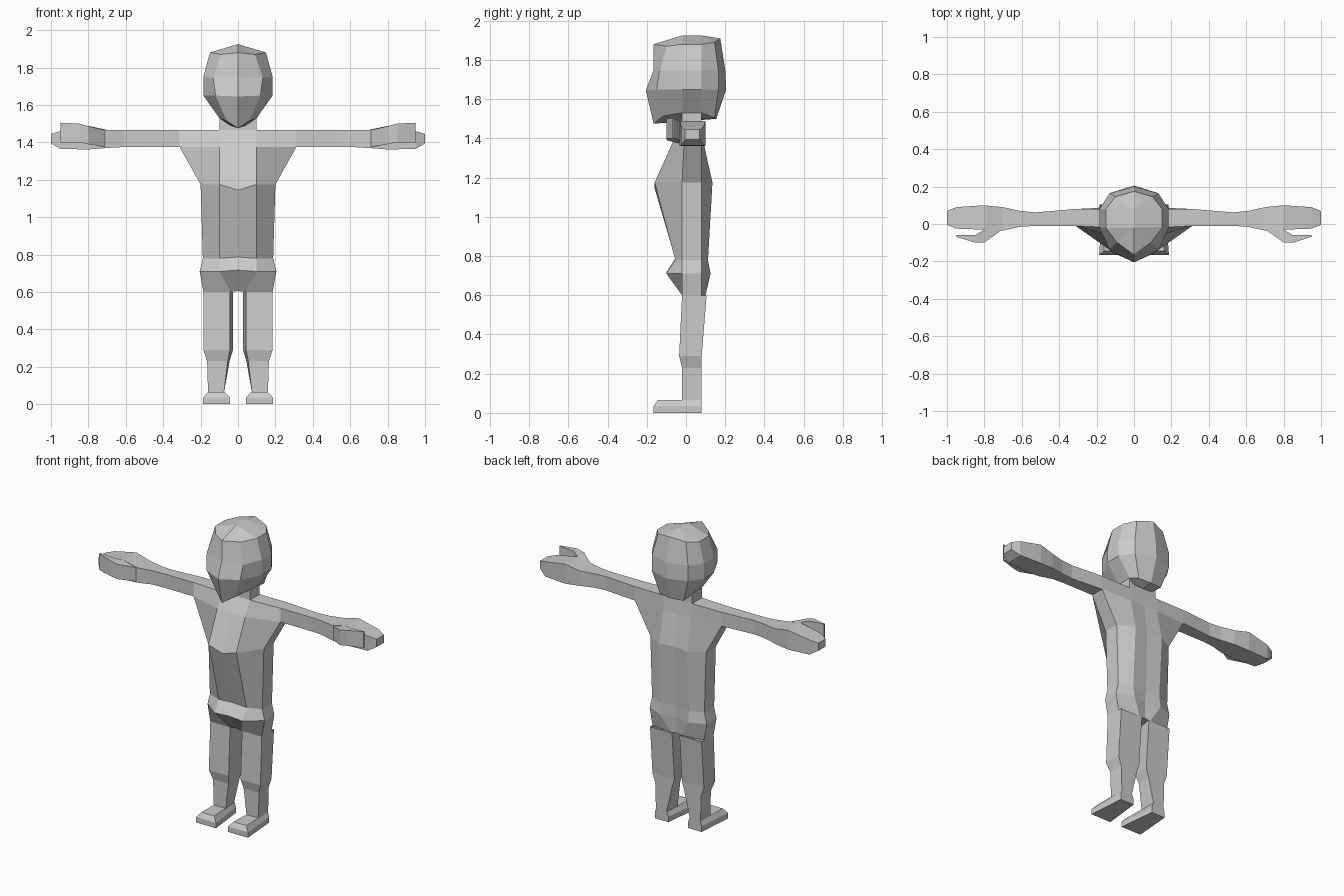
import bpy, bmesh


def loft(name, rings, closed=True, cap_start=True, cap_end=True, skip=()):
    """Skin between cross-sections of the right half, then mirror across x = 0."""
    bm = bmesh.new()
    loops = [[bm.verts.new(p) for p in r] for r in rings]
    n = len(rings[0])
    for k in range(len(loops) - 1):
        for i in range(n if closed else n - 1):
            if (k, i) in skip:
                continue
            j = (i + 1) % n
            bm.faces.new((loops[k][i], loops[k][j], loops[k + 1][j], loops[k + 1][i]))
    if cap_start:
        bm.faces.new(loops[0][::-1])
    if cap_end:
        bm.faces.new(loops[-1])
    bmesh.ops.remove_doubles(bm, verts=bm.verts, dist=0.0005)
    bmesh.ops.recalc_face_normals(bm, faces=bm.faces)
    me = bpy.data.meshes.new(name)
    bm.to_mesh(me)
    bm.free()
    ob = bpy.data.objects.new(name, me)
    bpy.context.collection.objects.link(ob)
    mod = ob.modifiers.new("mirror", 'MIRROR')
    mod.use_clip = True
    return ob


def flat(z, x0f, x0b, x1f, x1b, y0, y1):
    """Horizontal four-sided section with separate front and back widths."""
    return [(x0f, y0, z), (x1f, y0, z), (x1b, y1, z), (x0b, y1, z)]


def upright(x, y0, y1, z0, z1):
    """Four-sided section across an arm."""
    return [(x, y0, z0), (x, y1, z0), (x, y1, z1), (x, y0, z1)]


# Head: front centre round the side to back centre, from jaw to crown
loft("head", [
    [(0, -.165, 1.475), (.06, -.115, 1.515), (.1, -.02, 1.53), (.1, .08, 1.53), (.085, .145, 1.505), (0, .155, 1.5)],
    [(0, -.205, 1.645), (.12, -.15, 1.65), (.185, -.02, 1.65), (.185, .08, 1.65), (.13, .165, 1.65), (0, .205, 1.65)],
    [(0, -.165, 1.75), (.132, -.135, 1.745), (.185, -.02, 1.75), (.185, .08, 1.75), (.13, .165, 1.75), (0, .2, 1.75)],
    [(0, -.165, 1.88), (.09, -.1, 1.87), (.15, -.02, 1.88), (.15, .08, 1.88), (.1, .145, 1.89), (0, .175, 1.91)],
    [(0, -.02, 1.925)] * 3 + [(0, .08, 1.925)] * 3,
], closed=False, cap_end=False)

# Neck
loft("neck", [[(0, -.02, z), (.1, -.02, z), (.1, .08, z), (0, .08, z)] for z in (1.46, 1.54)],
     closed=False, cap_start=False, cap_end=False)

# Torso: crotch, hips, waist, chest, shoulders
loft("torso", [
    [(0, -.02, .605), (.04, -.02, .6), (.185, -.02, .6), (.185, .08, .6), (.04, .1, .6), (0, .1, .605)],
    [(0, -.1, .717), (.1, -.1, .71), (.205, -.02, .71), (.205, .08, .71), (.1, .125, .71), (0, .1, .71)],
    [(0, -.055, .787), (.1, -.055, .78), (.188, -.02, .78), (.188, .08, .78), (.1, .112, .78), (0, .11, .78)],
    [(0, -.16, 1.145), (.1, -.16, 1.175), (.2, -.02, 1.175), (.2, .08, 1.175), (.1, .135, 1.175), (0, .12, 1.175)],
    [(0, -.07, 1.375), (.1, -.07, 1.375), (.312, -.01, 1.375), (.312, .08, 1.375), (.1, .09, 1.375), (0, .09, 1.375)],
    [(0, -.02, 1.465), (.1, -.02, 1.465), (.312, -.01, 1.465), (.312, .08, 1.465), (.1, .08, 1.465), (0, .08, 1.465)],
], closed=False, skip={(4, 2)})

# Legs
loft("leg", [
    flat(.6, .043, .027, .185, .185, -.02, .105),
    flat(.29, .043, .027, .185, .185, -.035, .08),
    flat(.23, .055, .045, .165, .165, -.02, .08),
    flat(.06, .075, .085, .16, .16, -.02, .08),
], cap_start=False, cap_end=False)

# Feet
loft("foot", [
    flat(0, .043, .07, .187, .168, -.165, .08),
    flat(.035, .043, .07, .187, .168, -.165, .08),
    flat(.065, .07, .08, .16, .16, -.145, .08),
])

# Arms with mitten hands
loft("arm", [
    upright(.312, -.01, .08, 1.375, 1.465),
    upright(.53, -.01, .062, 1.375, 1.465),
    upright(.61, -.015, .07, 1.375, 1.465),
    upright(.7, -.035, .09, 1.37, 1.467),
    upright(.8, -.03, .1, 1.362, 1.488),
    upright(.95, -.025, .09, 1.365, 1.46),
    upright(1.0, -.005, .07, 1.395, 1.445),
], cap_start=False)

# Thumbs
loft("thumb", [
    upright(.71, -.035, .0, 1.375, 1.465),
    upright(.8, -.098, -.03, 1.39, 1.487),
    upright(.85, -.1, -.06, 1.4, 1.5),
    upright(.95, -.068, -.06, 1.4, 1.505),
], cap_start=False)
